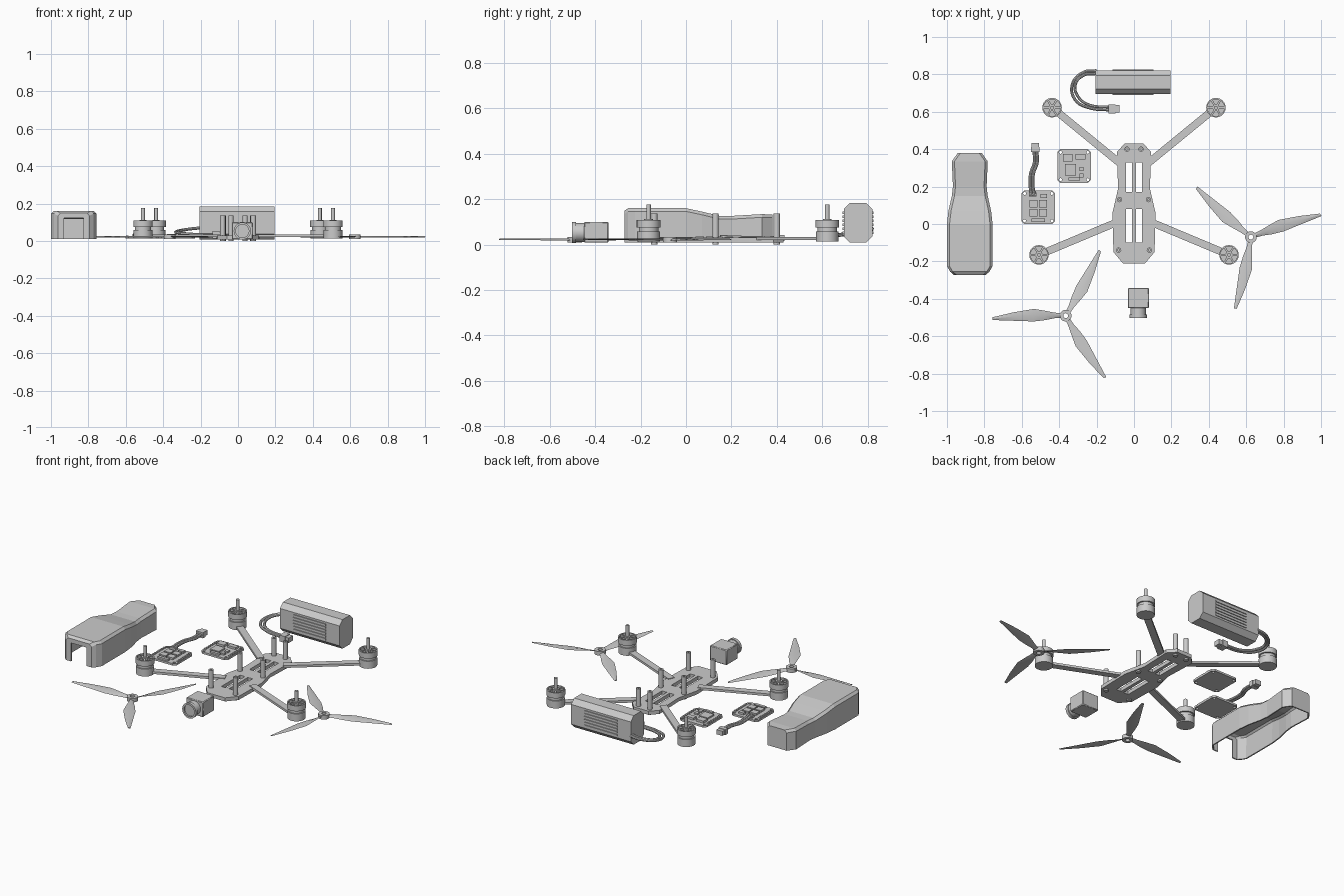
import bpy, bmesh, math
from mathutils import Matrix, Vector

if "Cube" in bpy.data.objects:
    bpy.data.objects.remove(bpy.data.objects["Cube"])

grey = bpy.data.materials.new("light_grey")
grey.diffuse_color = (0.6, 0.6, 0.6, 1)
grey.use_nodes = True
grey.node_tree.nodes["Principled BSDF"].inputs["Base Color"].default_value = grey.diffuse_color


def finish(name, bm, matrix=None):
    bmesh.ops.remove_doubles(bm, verts=bm.verts, dist=1e-5)
    if matrix:
        bmesh.ops.transform(bm, matrix=matrix, verts=bm.verts)
    bmesh.ops.recalc_face_normals(bm, faces=bm.faces)
    me = bpy.data.meshes.new(name)
    bm.to_mesh(me)
    bm.free()
    me.materials.clear()
    me.materials.append(grey)
    ob = bpy.data.objects.new(name, me)
    bpy.context.collection.objects.link(ob)
    return ob


def from_curve(name, cu, matrix=None):
    tmp = bpy.data.objects.new("tmp", cu)
    bpy.context.collection.objects.link(tmp)
    me = tmp.evaluated_get(bpy.context.evaluated_depsgraph_get()).to_mesh()
    bm = bmesh.new()
    bm.from_mesh(me)
    bpy.data.objects.remove(tmp)
    return finish(name, bm, matrix)


def prism(name, loops, z0, z1, matrix=None):
    """Extruded flat outline; inner loops become holes."""
    cu = bpy.data.curves.new(name, 'CURVE')
    cu.dimensions, cu.fill_mode, cu.extrude = '2D', 'BOTH', (z1 - z0) / 2
    for loop in loops:
        sp = cu.splines.new('POLY')
        sp.points.add(len(loop) - 1)
        for p, (x, y) in zip(sp.points, loop):
            p.co = (x, y, 0, 1)
        sp.use_cyclic_u = True
    m = Matrix.Translation((0, 0, (z0 + z1) / 2))
    return from_curve(name, cu, matrix @ m if matrix else m)


def wire(name, pts, r=0.008):
    cu = bpy.data.curves.new(name, 'CURVE')
    cu.dimensions, cu.bevel_depth, cu.bevel_resolution = '3D', r, 2
    cu.use_fill_caps, cu.resolution_u = True, 8
    sp = cu.splines.new('BEZIER')
    sp.bezier_points.add(len(pts) - 1)
    for b, p in zip(sp.bezier_points, pts):
        b.co = p
        b.handle_left_type = b.handle_right_type = 'AUTO'
    return from_curve(name, cu)


def circle(x, y, r, n=32):
    return [(x + r * math.cos(2 * math.pi * i / n), y + r * math.sin(2 * math.pi * i / n)) for i in range(n)]


def rect(x0, x1, y0, y1, c=0.0):
    if not c:
        return [(x0, y0), (x1, y0), (x1, y1), (x0, y1)]
    return [(x0 + c, y0), (x1 - c, y0), (x1, y0 + c), (x1, y1 - c),
            (x1 - c, y1), (x0 + c, y1), (x0, y1 - c), (x0, y0 + c)]


def box(name, x0, x1, y0, y1, z0, z1):
    return prism(name, [rect(x0, x1, y0, y1)], z0, z1)


# Frame plate with four slots
half = [(0.06, -0.21), (0.11, -0.15), (0.115, 0.06), (0.085, 0.19), (0.092, 0.385), (0.05, 0.43)]
outline = half + [(-x, y) for x, y in reversed(half)]
slots = [rect(s - 0.016, s + 0.016, a, b) for s in (-0.026, 0.026) for a, b in ((-0.10, 0.08), (0.17, 0.33))]
prism("frame_plate", [outline] + slots, 0.008, 0.03)

# Standoffs with bolt heads under the plate
for s in (-1, 1):
    for x, y in ((0.038, 0.40), (0.077, 0.13), (0.082, -0.14)):
        prism("standoff", [circle(s * x, y, 0.014, 16), circle(s * x, y, 0.006, 6)], 0.03, 0.137)
        prism("bolt_head", [circle(s * x, y, 0.014, 16)], 0.0, 0.008)


# Arms
def arm(x0, y0, x1, y1, w):
    d = Vector((x1 - x0, y1 - y0)).normalized()
    n = Vector((-d.y, d.x)) * w
    a, b = Vector((x0, y0)), Vector((x1, y1))
    prism("arm", [[tuple(p) for p in (a + n, a - n, b - n, b + n)]], 0.02, 0.034)


# Motors: base, narrow gap, spoked bell and shaft
def motor(x, y):
    prism("motor_base", [circle(x, y, 0.05)], 0.013, 0.058)
    prism("motor_stator", [circle(x, y, 0.043)], 0.058, 0.075)
    prism("motor_bell", [circle(x, y, 0.052), circle(x, y, 0.045)], 0.075, 0.108)
    prism("bell_floor", [circle(x, y, 0.046)], 0.075, 0.095)
    prism("bell_hub", [circle(x, y, 0.019, 24)], 0.095, 0.112)
    for k in range(6):
        m = Matrix.Translation((x, y, 0)) @ Matrix.Rotation(k * math.pi / 3, 4, 'Z')
        prism("bell_spoke", [rect(0.015, 0.047, -0.005, 0.005)], 0.095, 0.107, m)
    prism("motor_shaft", [circle(x, y, 0.010, 16)], 0.112, 0.177)


for s in (-1, 1):
    for start, end, w in (((0.075, 0.325), (0.438, 0.622), 0.02), ((0.09, 0.01), (0.508, -0.165), 0.02)):
        arm(s * start[0], start[1], s * end[0], end[1], w)
        motor(s * end[0], end[1])


# Three-blade propellers, one of each hand
def propeller(cx, cy, base, hand):
    prism("propeller_hub", [circle(cx, cy, 0.031), circle(cx, cy, 0.013, 20)], 0.010, 0.034)
    low = [(0.025, 0.012), (0.06, 0.016), (0.11, 0.028), (0.17, 0.037), (0.28, 0.037), (0.392, 0.037)]
    top = [(0.025, -0.012), (0.06, -0.014), (0.11, -0.022), (0.17, -0.030), (0.28, -0.008), (0.39, 0.022)]
    for k in range(3):
        bm = bmesh.new()
        rows = []
        for (u, a), (t, b) in zip(low, top):
            tilt = 0.005 * (1 - u / 0.5)
            pts = [(u, a, 0.022 - tilt), (t, b, 0.022 + tilt)]
            mid = ((u + t) / 2, (a + b) / 2)
            ring = [pts[0], (*mid, 0.026), pts[1], (*mid, 0.019)]
            rows.append([bm.verts.new((p[0], p[1] * hand, p[2])) for p in ring])
        for r, q in zip(rows, rows[1:]):
            for i in range(4):
                j = (i + 1) % 4
                bm.faces.new((r[i], r[j], q[j], q[i]))
        bm.faces.new(rows[0])
        bm.faces.new(rows[-1])
        m = Matrix.Translation((cx, cy, 0)) @ Matrix.Rotation(math.radians(base + 120 * k), 4, 'Z')
        finish("propeller_blade", bm, m)


propeller(0.625, -0.07, 22, -1)
propeller(-0.365, -0.49, 178, 1)

# Canopy shell: lofted sections, open below, notch in the front
cx, zb = -0.878, 0.01
stations = [(-0.272, 0.085, 0.148), (-0.255, 0.105, 0.160), (-0.225, 0.122, 0.160), (0.0, 0.122, 0.160),
            (0.07, 0.114, 0.145), (0.15, 0.096, 0.126), (0.20, 0.090, 0.126), (0.335, 0.096, 0.134), (0.38, 0.064, 0.132)]
bm = bmesh.new()
rows = []
for y, w, h in stations:
    c = 0.014
    pr = [(-w, zb), (-w, h - c), (-w + c, h), (w - c, h), (w, h - c), (w, zb)]
    rows.append([bm.verts.new((cx + x, y, z)) for x, z in pr])
for r, q in zip(rows, rows[1:]):
    for i in range(5):
        bm.faces.new((r[i], r[i + 1], q[i + 1], q[i]))
bm.faces.new(rows[-1])
notch = [bm.verts.new((cx + x, -0.272, z)) for x, z in ((0.052, zb), (0.052, 0.122), (-0.052, 0.122), (-0.052, zb))]
bm.faces.new(rows[0] + notch)
canopy = finish("canopy", bm)
mod = canopy.modifiers.new("wall", 'SOLIDIFY')
mod.thickness, mod.offset = 0.008, -1

# Battery: chamfered block running along x, with ribs on both long sides
along_x = Matrix(((0, 0, 1, 0), (1, 0, 0, 0), (0, 1, 0, 0), (0, 0, 0, 1)))
prism("battery", [rect(0.695, 0.822, 0.008, 0.184, 0.028)], -0.205, 0.195, along_x)
for k in range(6):
    z = 0.052 + k * 0.0175
    for y in (0.690, 0.822):
        box("battery_rib", -0.115, 0.105, y, y + 0.005, z - 0.005, z + 0.005)

# Battery leads and plug
for o in (-0.008, 0.008):
    wire("battery_lead", [(-0.20, 0.812 + o, 0.07), (-0.27, 0.803 + o, 0.062), (-0.322 - o, 0.745, 0.05),
                          (-0.305 - o, 0.67 - o, 0.042), (-0.24, 0.629 - o, 0.036), (-0.13, 0.617 - o, 0.034)])
box("battery_plug", -0.137, -0.10, 0.592, 0.640, 0.014, 0.052)
box("battery_plug_tip", -0.10, -0.077, 0.596, 0.636, 0.018, 0.048)


# Circuit boards with corner holes, edge pads and chips
def board(name, x, y, chips):
    h = 0.09
    holes = [circle(x + a * 0.073, y + b * 0.073, 0.008, 12) for a in (-1, 1) for b in (-1, 1)]
    prism(name, [rect(x - h, x + h, y - h, y + h, 0.016)] + holes, 0.012, 0.024)
    for k in range(6):
        p = -0.05 + k * 0.02
        for s in (-1, 1):
            box("edge_pad", x + s * 0.081 - 0.007, x + s * 0.081 + 0.007, y + p - 0.006, y + p + 0.006, 0.024, 0.028)
    for a, b, w, d, t in chips:
        box("chip", x + a - w, x + a + w, y + b - d, y + b + d, 0.024, 0.024 + t)


board("flight_board", -0.32, 0.31, [(-0.035, 0.045, 0.025, 0.02, 0.013), (0.035, 0.05, 0.027, 0.014, 0.013),
                                    (-0.02, -0.02, 0.03, 0.03, 0.009), (0.04, -0.015, 0.011, 0.011, 0.009),
                                    (0.04, -0.05, 0.011, 0.011, 0.009), (0.0, -0.07, 0.03, 0.008, 0.01)])
board("power_board", -0.512, 0.09, [(a, b, 0.021, 0.019, 0.011) for a in (-0.025, 0.025) for b in (-0.03, 0.018)]
      + [(-0.03, 0.068, 0.02, 0.011, 0.012), (0.03, 0.06, 0.017, 0.011, 0.012), (0.0, -0.07, 0.035, 0.009, 0.01)])

# Power lead and plug
for o in (-0.008, 0.008):
    wire("power_lead", [(-0.54 + o, 0.15, 0.034), (-0.548 + o, 0.21, 0.032), (-0.545 + o, 0.27, 0.03),
                        (-0.525 + o, 0.33, 0.03), (-0.527 + o, 0.39, 0.03)])
box("power_plug", -0.552, -0.505, 0.385, 0.412, 0.012, 0.046)
box("power_plug_tip", -0.548, -0.509, 0.412, 0.434, 0.015, 0.043)

# Camera: cube body and stepped lens facing front
body = box("camera_body", -0.033, 0.08, -0.45, -0.342, 0.008, 0.1)
bev = body.modifiers.new("edges", 'BEVEL')
bev.width, bev.segments = 0.004, 1
face_front = Matrix.Translation((0.023, 0, 0.053)) @ Matrix.Rotation(math.pi / 2, 4, 'X')
prism("lens_barrel", [circle(0, 0, 0.041)], 0.45, 0.488, face_front)
prism("lens_ring", [circle(0, 0, 0.046), circle(0, 0, 0.035)], 0.484, 0.502, face_front)
prism("lens_glass", [circle(0, 0, 0.035)], 0.488, 0.493, face_front)

# Smooth round surfaces, keep edges sharp
for ob in bpy.context.collection.objects:
    ob.data.polygons.foreach_set("use_smooth", [True] * len(ob.data.polygons))
    ob.data.set_sharp_from_angle(angle=math.radians(25))
for m in (o for o in bpy.context.collection.objects if o.name.startswith("canopy")):
    m.data.polygons.foreach_set("use_smooth", [False] * len(m.data.polygons))
